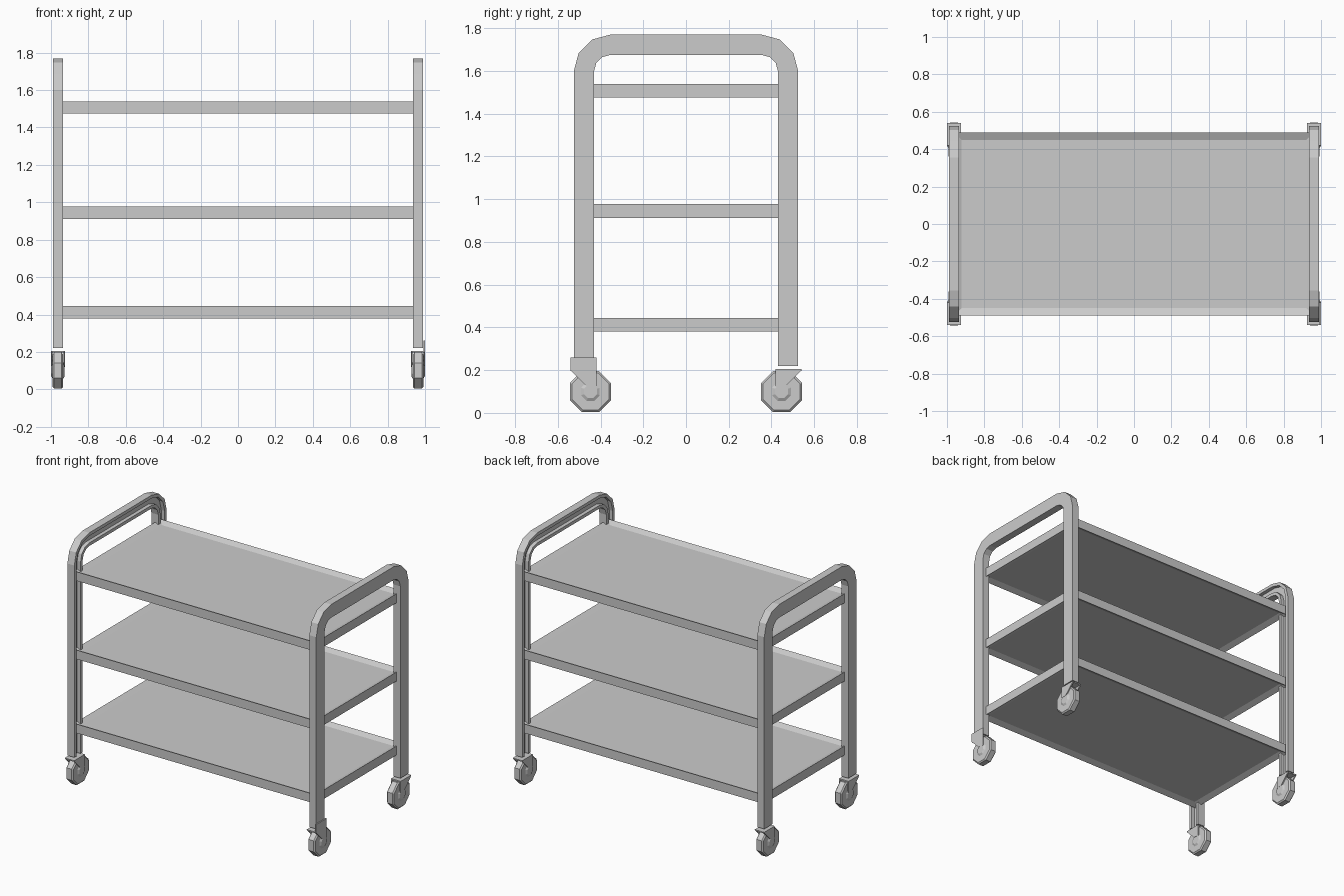
import bpy
import bmesh
from math import cos, sin, pi

cube = bpy.data.objects.get("Cube")
if cube:
    bpy.data.objects.remove(cube, do_unlink=True)

# Single grey metal
metal = bpy.data.materials.new("grey_metal")
metal.use_nodes = True
GREY = (0.6, 0.6, 0.6, 1)
metal.diffuse_color = GREY
metal.node_tree.nodes["Principled BSDF"].inputs["Base Color"].default_value = GREY


def finish(name, bm):
    bmesh.ops.recalc_face_normals(bm, faces=bm.faces)
    mesh = bpy.data.meshes.new(name)
    bm.to_mesh(mesh)
    bm.free()
    mesh.materials.append(metal)
    obj = bpy.data.objects.new(name, mesh)
    bpy.context.collection.objects.link(obj)
    return obj


def loft(bm, rings):
    """Skin closed rings of points and cap both ends."""
    rows = [[bm.verts.new(p) for p in ring] for ring in rings]
    n = len(rows[0])
    for a, b in zip(rows, rows[1:]):
        for i in range(n):
            j = (i + 1) % n
            bm.faces.new((a[i], a[j], b[j], b[i]))
    bm.faces.new(rows[0])
    bm.faces.new(rows[-1])


def box(bm, lo, hi):
    ring = lambda z: [(lo[0], lo[1], z), (hi[0], lo[1], z), (hi[0], hi[1], z), (lo[0], hi[1], z)]
    loft(bm, [ring(lo[2]), ring(hi[2])])


def octagon(x, y, z, apothem):
    r = apothem / cos(pi / 8)
    return [(x, y + r * cos(pi / 8 + k * pi / 4), z + r * sin(pi / 8 + k * pi / 4)) for k in range(8)]


# End frames: bent U-channel, open towards the shelves
def end_frame(name, side):
    cy, cz, r_out, r_in = 0.355, 1.6, 0.17, 0.075
    half = [((cy + r_out, 0.22), (cy + r_in, 0.22))]
    for k in range(4):
        c, s = cos(k * pi / 6), sin(k * pi / 6)
        half.append(((cy + r_out * c, cz + r_out * s), (cy + r_in * c, cz + r_in * s)))
    flip = [((-o[0], o[1]), (-i[0], i[1])) for o, i in reversed(half)]
    outer, inner, floor, wall = 0.99, 0.935, 0.962, 0.24
    section = [(outer, 0), (outer, 1), (inner, 1), (inner, 1 - wall),
               (floor, 1 - wall), (floor, wall), (inner, wall), (inner, 0)]
    rings = [[(side * x, o[0] + (i[0] - o[0]) * t, o[1] + (i[1] - o[1]) * t)
              for x, t in section] for o, i in half + flip]
    bm = bmesh.new()
    loft(bm, rings)
    finish(name, bm)


# Shelves: trays with a raised rim above and below
def shelf(name, z):
    bm = bmesh.new()
    box(bm, (-0.961, -0.49, z), (0.961, 0.49, z + 0.065))
    bmesh.ops.recalc_face_normals(bm, faces=bm.faces)
    flat = [f for f in bm.faces if abs(f.normal.z) > 0.9]
    bmesh.ops.inset_individual(bm, faces=flat, thickness=0.04, depth=-0.018, use_even_offset=True)
    finish(name, bm)


# Casters: chamfered eight-sided wheel, hub and fork
def caster(name, sx, sy, tall):
    cx, cy, cz = sx * 0.9625, sy * 0.447, 0.1
    bm = bmesh.new()
    loft(bm, [octagon(cx + dx, cy, cz, a) for dx, a in
              ((-0.028, 0.087), (-0.02, 0.096), (0.02, 0.096), (0.028, 0.087))])
    finish(name + "_wheel", bm)

    bm = bmesh.new()
    loft(bm, [octagon(cx + dx, cy, cz, a) for dx, a in
              ((-0.036, 0.03), (-0.027, 0.045), (0.027, 0.045), (0.036, 0.03))])
    finish(name + "_hub", bm)

    bm = bmesh.new()
    for end in (-1, 1):
        top = 0.26 if tall and end == sx else 0.205
        outline = [(0.54, top), (0.42, top), (0.42, 0.12), (0.465, 0.125), (0.54, 0.2)]
        loft(bm, [[(cx + end * d, sy * y, z) for y, z in outline] for d in (0.029, 0.0375)])
    box(bm, (cx - 0.03, min(sy * 0.42, sy * 0.54), 0.196),
        (cx + 0.03, max(sy * 0.42, sy * 0.54), 0.205))
    finish(name + "_fork", bm)


for label, side in (("right", -1), ("left", 1)):
    end_frame(label + "_end_frame", side)
    for place, sy in (("front", -1), ("back", 1)):
        caster(f"{place}_{label}_caster", side, sy, side == 1 and sy == -1)

for label, z in (("bottom", 0.38), ("middle", 0.912), ("top", 1.475)):
    shelf(label + "_shelf", z)
